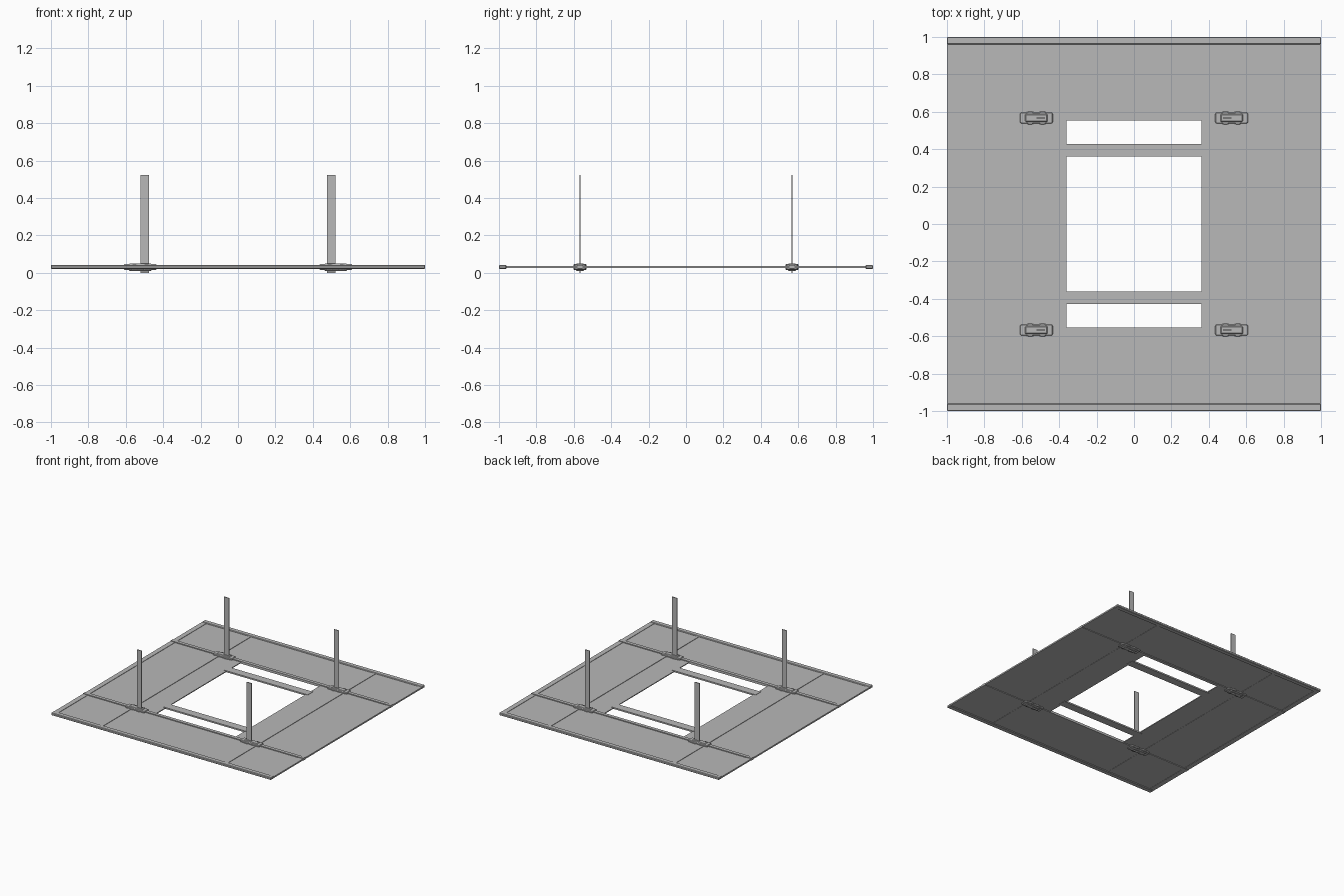
import bpy, bmesh

cube = bpy.data.objects.get("Cube")
if cube:
    bpy.data.objects.remove(cube, do_unlink=True)

grey = bpy.data.materials.new("plain_grey")
grey.use_nodes = True
COLOUR = (0.48, 0.48, 0.48, 1)
grey.diffuse_color = COLOUR
grey.node_tree.nodes["Principled BSDF"].inputs["Base Color"].default_value = COLOUR


def prism(name, outline, z0, z1):
    """Extrude a plan outline from z0 up to z1."""
    bm = bmesh.new()
    base = bm.faces.new([bm.verts.new((x, y, z0)) for x, y in outline])
    top = bmesh.ops.extrude_face_region(bm, geom=[base])["geom"]
    verts = [v for v in top if isinstance(v, bmesh.types.BMVert)]
    bmesh.ops.translate(bm, verts=verts, vec=(0, 0, z1 - z0))
    bmesh.ops.recalc_face_normals(bm, faces=bm.faces)
    mesh = bpy.data.meshes.new(name)
    bm.to_mesh(mesh)
    bm.free()
    mesh.materials.append(grey)
    obj = bpy.data.objects.new(name, mesh)
    bpy.context.collection.objects.link(obj)
    return obj


def box(name, x0, x1, y0, y1, z0, z1):
    return prism(name, [(x0, y0), (x1, y0), (x1, y1), (x0, y1)], z0, z1)


def bevel(obj, width):
    mod = obj.modifiers.new("bevel", "BEVEL")
    mod.width = width
    mod.segments = 1


RAIL = 0.567      # centre of the long rails
HOLE = 0.36       # half width of the opening
HALF = 0.014      # half width of a rail
PZ = (0.027, 0.034)

for s, side in ((1, "left"), (-1, "right")):
    # Side panels beside the opening, and their thin outer rims
    box(f"{side}_panel", *sorted((s * HOLE, s * 0.98)), -0.56, 0.56, *PZ)
    box(f"{side}_rim", *sorted((s * 0.96, s)), -0.96, 0.96, 0.025, 0.037)
    # Cross joints between panels
    c = s * RAIL
    box(f"{side}_joint", c - HALF, c + HALF, -0.98, 0.98, 0.0255, 0.0375)

for t, end in ((1, "back"), (-1, "front")):
    # End panels, thick outer rims, long rails and slats across the opening
    box(f"{end}_panel", -0.98, 0.98, *sorted((t * 0.56, t * 0.98)), *PZ)
    rim = box(f"{end}_rim", -1, 1, *sorted((t * 0.96, t)), 0.021, 0.041)
    bevel(rim, 0.004)
    c = t * RAIL
    box(f"{end}_rail", -1, 1, c - HALF, c + HALF, 0.022, 0.041)
    box(f"{end}_slat", -0.38, 0.38, *sorted((t * 0.362, t * 0.428)), 0.025, 0.037)

# Clip outline: wide jaws with notches either side of the middle
quarter = [(0.088, 0.024), (0.082, 0.03), (0.05, 0.03), (0.044, 0.035),
           (0.022, 0.035), (0.016, 0.03)]
half = quarter + [(-x, y) for x, y in reversed(quarter)]
outline = half + [(x, -y) for x, y in reversed(half)]

for s, side in ((1, "left"), (-1, "right")):
    for t, end in ((1, "back"), (-1, "front")):
        cx, cy = s * 0.522, t * RAIL
        name = f"{end}_{side}"
        clip = prism(f"{name}_clip", [(cx + x, cy + y) for x, y in outline], 0.016, 0.046)
        bevel(clip, 0.004)
        core = box(f"{name}_clip_core", cx - 0.06, cx + 0.06, cy - 0.022, cy + 0.022,
                   0.009, 0.051)
        bevel(core, 0.005)
        # Flat upright strap through each clip
        px = s * 0.499
        box(f"{name}_strap", px - 0.022, px + 0.022, cy - 0.003, cy + 0.003, 0, 0.524)
